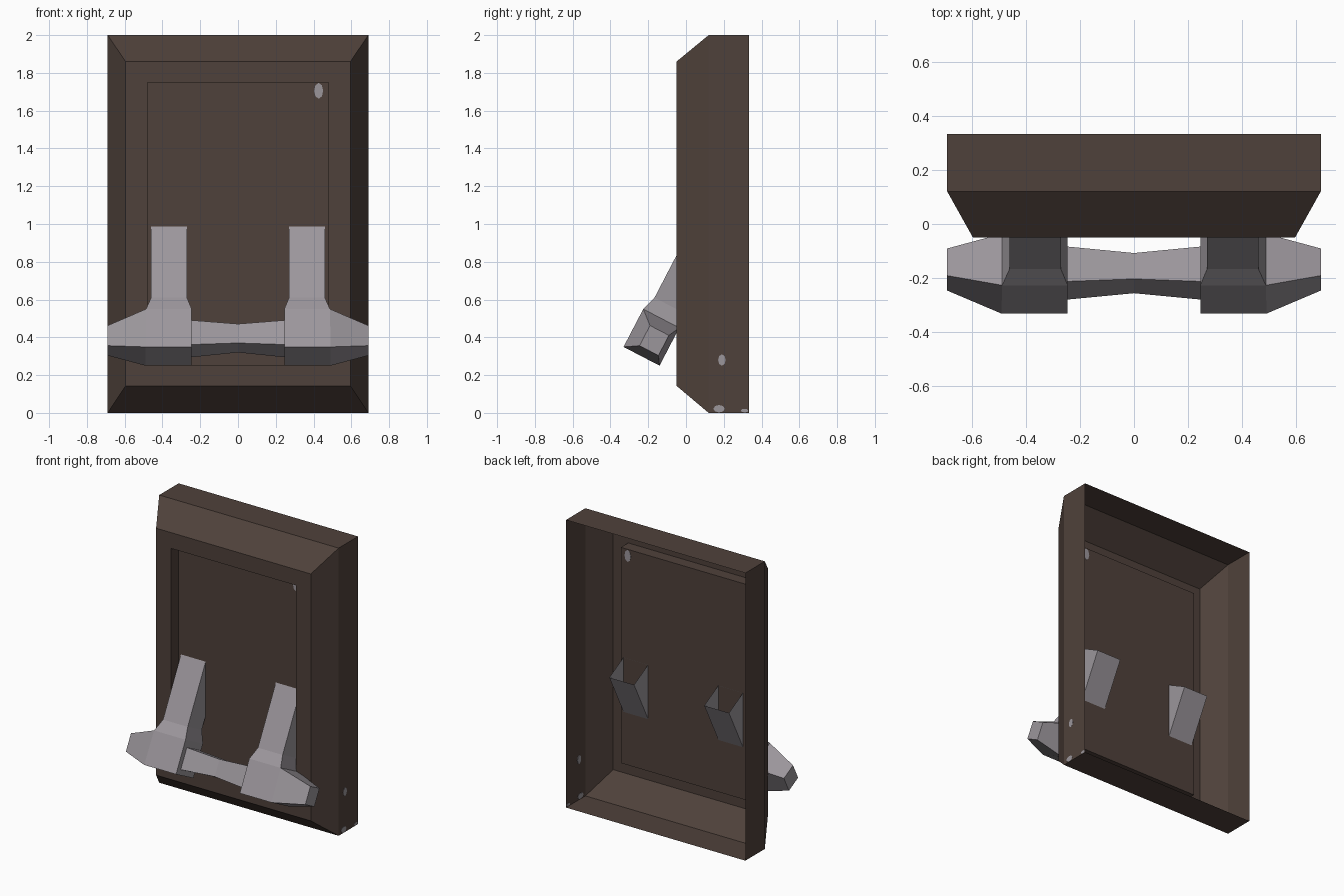
import bpy, bmesh, math
from mathutils import Matrix

if "Cube" in bpy.data.objects:
    bpy.data.objects.remove(bpy.data.objects["Cube"])

def material(name, rgb):
    m = bpy.data.materials.new(name)
    m.diffuse_color = (*rgb, 1)
    m.use_nodes = True
    m.node_tree.nodes["Principled BSDF"].inputs["Base Color"].default_value = m.diffuse_color
    return m

BROWN = material("dark_brown", (0.078, 0.053, 0.043))
GREY = material("worn_grey", (0.33, 0.305, 0.33))

def loft(bm, rings):
    """Join rings of points with quads; returns the vertex rings."""
    vr = [[bm.verts.new(p) for p in r] for r in rings]
    for a, b in zip(vr, vr[1:]):
        n = len(a)
        for i in range(n):
            j = (i + 1) % n
            bm.faces.new((a[i], a[j], b[j], b[i]))
    return vr

def finish(bm, name, mat, matrix=None):
    me = bpy.data.meshes.new(name)
    bm.to_mesh(me)
    bm.free()
    me.materials.append(mat)
    ob = bpy.data.objects.new(name, me)
    bpy.context.collection.objects.link(ob)
    if matrix:
        ob.matrix_world = matrix
    return ob

# Frame: open-backed shell with bevelled front and recessed panel
bm = bmesh.new()
rings = []
for hx, z0, z1, y in [(0.69, 0, 2, 0.333), (0.69, 0, 2, 0.12),
                      (0.595, 0.143, 1.86, -0.05), (0.48, 0.25, 1.75, -0.05),
                      (0.48, 0.25, 1.75, 0.03)]:
    rings.append([(-hx, y, z0), (hx, y, z0), (hx, y, z1), (-hx, y, z1)])
bm.faces.new(loft(bm, rings)[-1])
finish(bm, "frame_shell", BROWN)

# Tilted space shared by the legs and the crossbar
TILT = Matrix.Translation((0, -0.14, 0.25)) @ Matrix.Rotation(math.radians(-27.5), 4, 'X')

# Leg: square tube, open at the top, widening into a foot block
bm = bmesh.new()
rings = []
for u, x0, x1, v0, v1 in [(0, 0.245, 0.49, 0, 0.215), (0.226, 0.245, 0.487, 0, 0.215),
                          (0.307, 0.27, 0.46, 0.016, 0.19), (0.735, 0.27, 0.46, 0.016, 0.19)]:
    rings.append([(x0, -v1, u), (x1, -v1, u), (x1, -v0, u), (x0, -v0, u)])
bm.faces.new(loft(bm, rings)[0][::-1])
# Tapered toe drawn out of the foot's outer side
bm.normal_update()
side = next(f for f in bm.faces if f.normal.x > 0.9 and f.calc_center_median().z < 0.2)
toe = bmesh.ops.extrude_discrete_faces(bm, faces=[side])["faces"][0]
for v in toe.verts:
    v.co = (0.69, -0.143 if v.co.y < -0.1 else -0.03, 0.165 if v.co.z > 0.1 else 0.045)
leg = finish(bm, "leg_and_foot", GREY, TILT)
leg.modifiers.new("mirror", 'MIRROR').use_clip = False

# Crossbar, slimmer in the middle
bm = bmesh.new()
rings = []
for x, u0, u1, v0, v1 in [(-0.245, 0.035, 0.18, 0.03, 0.175), (0, 0.053, 0.167, 0.05, 0.158),
                          (0.245, 0.035, 0.18, 0.03, 0.175)]:
    rings.append([(x, -v1, u0), (x, -v0, u0), (x, -v0, u1), (x, -v1, u1)])
loft(bm, rings)
finish(bm, "crossbar", GREY, TILT)

# Worn paint chips: thin oval plates set in the shell
def chip(name, loc, axis, w, h):
    bm = bmesh.new()
    bmesh.ops.create_cone(bm, cap_ends=True, segments=8, radius1=1, radius2=1, depth=0.004)
    bmesh.ops.scale(bm, verts=bm.verts, vec=(w, h, 1))
    rot = Matrix.Rotation(math.pi / 2, 4, 'X')
    if axis == 'X':
        rot = Matrix.Rotation(math.pi / 2, 4, 'Z') @ rot
    finish(bm, name, GREY, Matrix.Translation(loc) @ rot)

chip("panel_chip", (0.427, 0.03, 1.705), 'Y', 0.024, 0.042)
chip("side_chip", (0.689, 0.19, 0.28), 'X', 0.02, 0.03)
chip("side_low_chip", (0.689, 0.175, 0.022), 'X', 0.03, 0.02)
chip("side_back_chip", (0.689, 0.31, 0.012), 'X', 0.02, 0.01)
